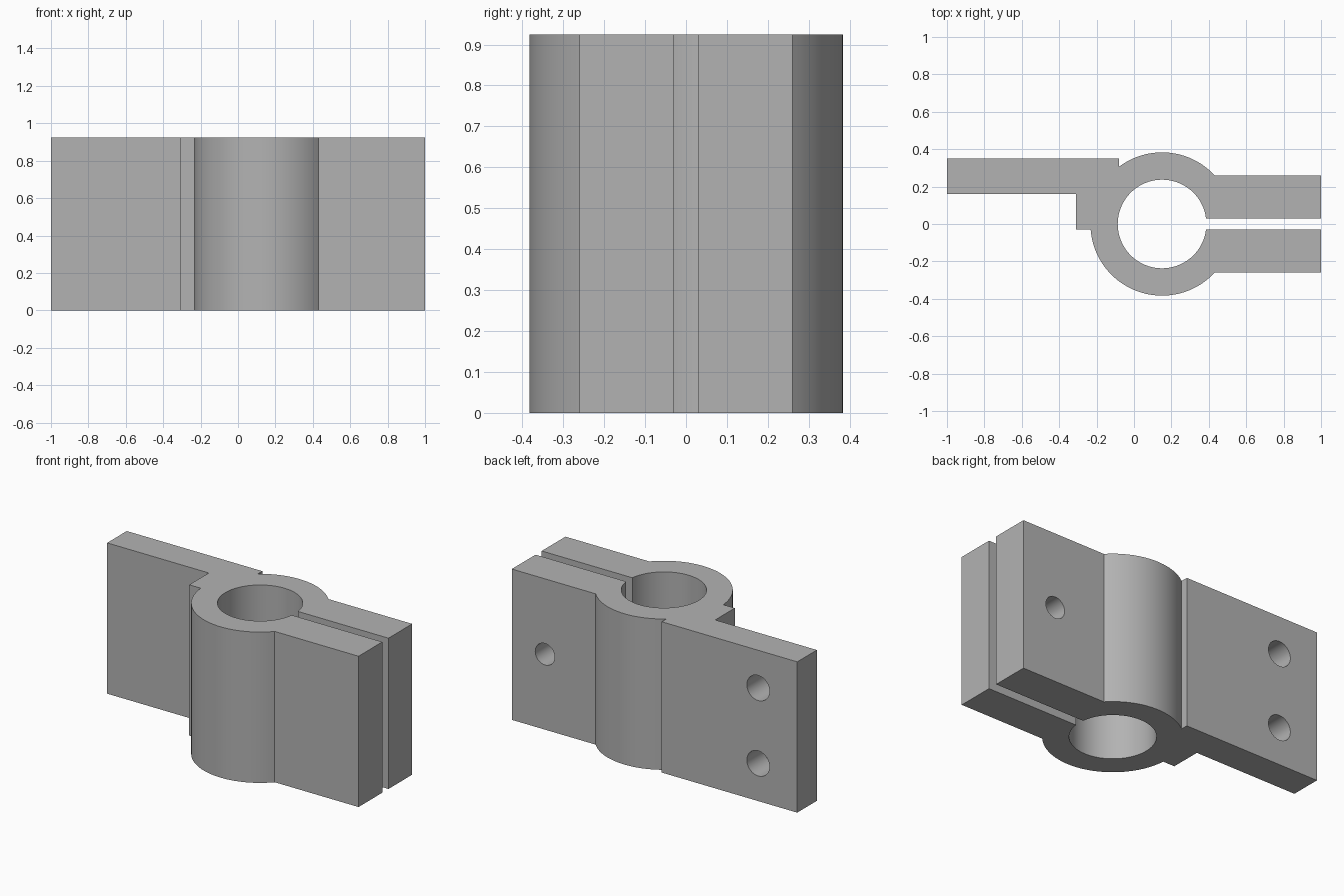
import bpy, bmesh
from math import sin, cos, asin, acos, pi, radians
from mathutils import Matrix, Vector

cube = bpy.data.objects.get("Cube")
if cube:
    bpy.data.objects.remove(cube, do_unlink=True)

HEIGHT = 0.925
CENTRE_X = 0.15          # axis of the bore
OUTER, BORE = 0.383, 0.237
GAP, EAR = 0.03, 0.26    # half widths of the slit and of the ear pair

grey = bpy.data.materials.new("plain grey")
grey.use_nodes = True
colour = (0.45, 0.45, 0.45, 1)
grey.diffuse_color = colour
grey.node_tree.nodes["Principled BSDF"].inputs["Base Color"].default_value = colour


def arc(radius, start, end, steps):
    """Points on a circle around the bore axis."""
    angles = [start + (end - start) * i / steps for i in range(steps + 1)]
    return [(CENTRE_X + radius * cos(a), radius * sin(a)) for a in angles]


def add_object(name, bm):
    bmesh.ops.recalc_face_normals(bm, faces=bm.faces)
    mesh = bpy.data.meshes.new(name)
    bm.to_mesh(mesh)
    bm.free()
    mesh.materials.append(grey)
    obj = bpy.data.objects.new(name, mesh)
    bpy.context.collection.objects.link(obj)
    return obj


# Clamp outline: split ring with two ears, a mounting plate and a step
ear_angle = asin(EAR / OUTER)
slit_angle = asin(GAP / BORE)
outline = [(1, GAP), (1, EAR)]
outline += arc(OUTER, ear_angle, acos((-0.08 - CENTRE_X) / OUTER), 32)
outline += [(-0.08, 0.35), (-1, 0.35), (-1, 0.16), (-0.31, 0.16), (-0.31, -GAP)]
outline += arc(OUTER, pi + asin(GAP / OUTER), 2 * pi - ear_angle, 44)
outline += [(1, -EAR), (1, -GAP)]
outline += arc(BORE, 2 * pi - slit_angle, slit_angle, 72)

bm = bmesh.new()
base = bm.faces.new([bm.verts.new((x, y, 0)) for x, y in outline])
top = bmesh.ops.extrude_face_region(bm, geom=[base])["geom"]
bmesh.ops.translate(bm, vec=Vector((0, 0, HEIGHT)),
                    verts=[v for v in top if isinstance(v, bmesh.types.BMVert)])
clamp = add_object("clamp_bracket", bm)

# Blind screw holes drilled from the back: x, z, radius, back y, floor y
holes = [(-0.735, HEIGHT * 0.25, 0.077, 0.45, 0.18),
         (-0.735, HEIGHT * 0.75, 0.077, 0.45, 0.18),
         (0.775, HEIGHT * 0.5, 0.066, 0.45, -0.18)]
bm = bmesh.new()
for x, z, radius, back, floor in holes:
    place = Matrix.Translation((x, (back + floor) / 2, z)) @ Matrix.Rotation(pi / 2, 4, "X")
    bmesh.ops.create_cone(bm, cap_ends=True, segments=40, radius1=radius,
                          radius2=radius, depth=back - floor, matrix=place)
drill = add_object("hole_cutter", bm)
drill.hide_render = True

cut = clamp.modifiers.new("screw holes", "BOOLEAN")
cut.operation = "DIFFERENCE"
cut.solver = "EXACT"
cut.object = drill

bpy.ops.object.select_all(action="DESELECT")
clamp.select_set(True)
bpy.context.view_layer.objects.active = clamp
bpy.ops.object.modifier_apply(modifier=cut.name)
bpy.data.objects.remove(drill, do_unlink=True)
bpy.ops.object.shade_smooth_by_angle(angle=radians(25))
